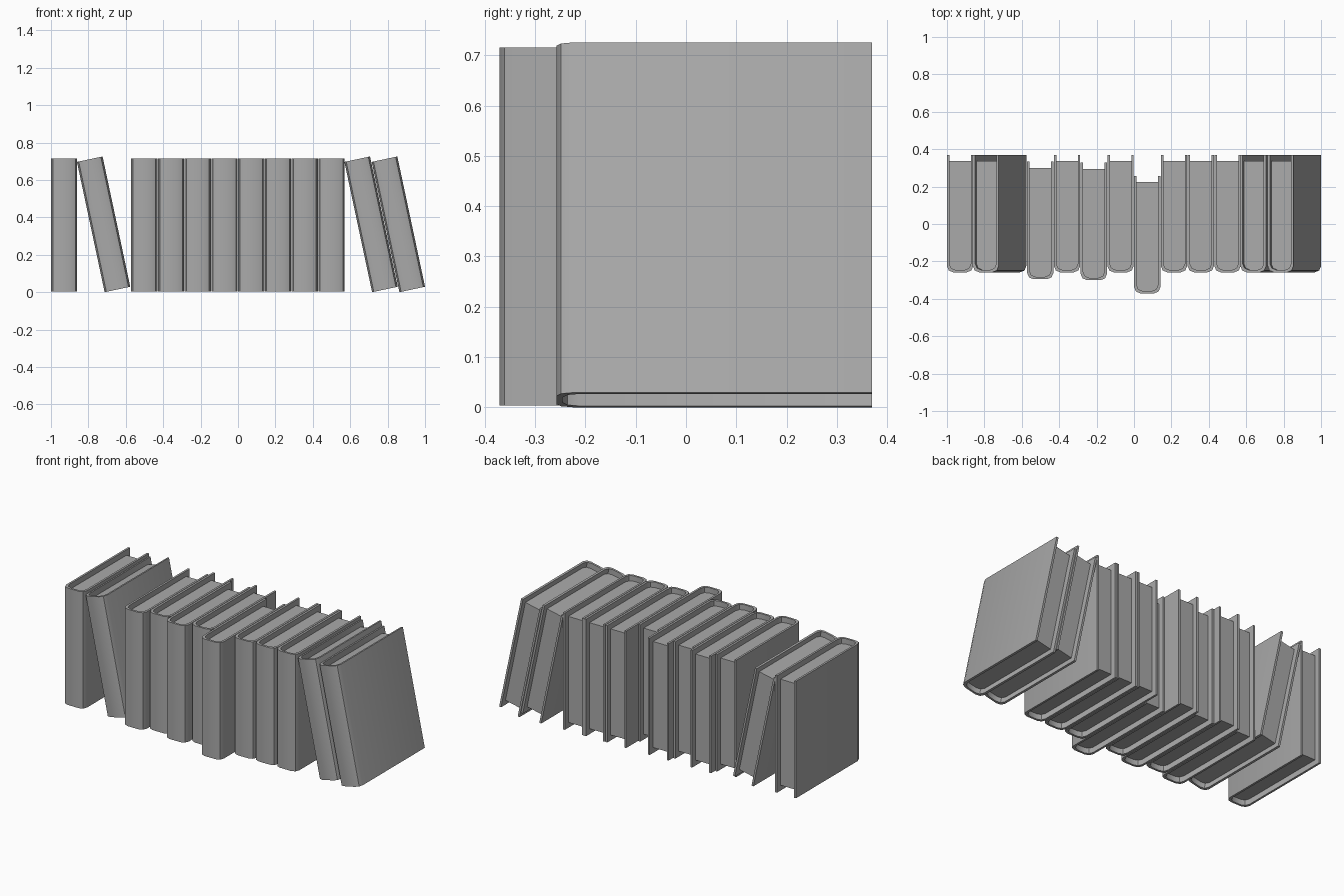
import bpy
import bmesh
import math

cube = bpy.data.objects.get("Cube")
if cube:
    bpy.data.objects.remove(cube, do_unlink=True)

WIDTH, HEIGHT, DEPTH = 0.14, 0.712, 0.628
BOARD = 0.0125      # cover thickness
INSET = 0.033       # how far the cover overhangs the pages
RADIUS = 0.033      # rounding of the spine
LEAN = math.radians(12)

grey = bpy.data.materials.new("book grey")
grey.use_nodes = True
color = (0.4, 0.4, 0.4, 1)
grey.diffuse_color = color
grey.node_tree.nodes["Principled BSDF"].inputs["Base Color"].default_value = color


def u_profile(offset, back):
    """Outline from the left back edge, around the rounded spine, to the right back edge."""
    left, right, front = offset, WIDTH - offset, offset
    points = [(left, back)]
    for center, start in ((left + RADIUS, math.pi), (right - RADIUS, 1.5 * math.pi)):
        for step in range(3):
            a = start + step * math.pi / 4
            points.append((center + RADIUS * math.cos(a),
                           front + RADIUS + RADIUS * math.sin(a)))
    points.append((right, back))
    return points


def add_prism(bm, quads_or_outline, bottom, top):
    """Extrude one flat outline upwards."""
    face = bm.faces.new([bm.verts.new((x, y, bottom)) for x, y in quads_or_outline])
    result = bmesh.ops.extrude_face_region(bm, geom=[face], use_keep_orig=True)
    verts = [v for v in result["geom"] if isinstance(v, bmesh.types.BMVert)]
    bmesh.ops.translate(bm, vec=(0, 0, top - bottom), verts=verts)


def make_mesh(name, outline, bottom, top):
    bm = bmesh.new()
    add_prism(bm, outline, bottom, top)
    bmesh.ops.recalc_face_normals(bm, faces=bm.faces)
    mesh = bpy.data.meshes.new(name)
    bm.to_mesh(mesh)
    bm.free()
    mesh.materials.append(grey)
    return mesh


# Cover wraps round the spine; pages sit inside, set back on three sides
inner = u_profile(BOARD, DEPTH)
cover_mesh = make_mesh("cover", u_profile(0, DEPTH) + inner[::-1], 0, HEIGHT)
pages_mesh = make_mesh("pages", u_profile(BOARD, DEPTH - INSET), INSET, HEIGHT - INSET)


def add_book(name, x, y, z=0.004, lean=0):
    for part, mesh in (("cover", cover_mesh), ("pages", pages_mesh)):
        obj = bpy.data.objects.new(f"{name}_{part}", mesh)
        obj.location = (x, y, z)
        obj.rotation_euler.y = -lean
        bpy.context.collection.objects.link(obj)
        obj.select_set(True)
        bpy.context.view_layer.objects.active = obj


bpy.ops.object.select_all(action="DESELECT")
FRONT = -0.258

# Upright book at the end
add_book("end_book", -1, FRONT)

# Row of upright books, some pulled forward
for i, pull in enumerate((0.037, 0, 0.042, 0, 0.113, 0, 0, 0)):
    add_book(f"row_book_{i + 1}", -0.571 + i * 0.143, FRONT - pull)

# Leaning books
for i, x in enumerate((-0.713, 0.717, 0.863)):
    add_book(f"leaning_book_{i + 1}", x, FRONT, 0, LEAN)

bpy.ops.object.shade_smooth_by_angle(angle=math.radians(30))
